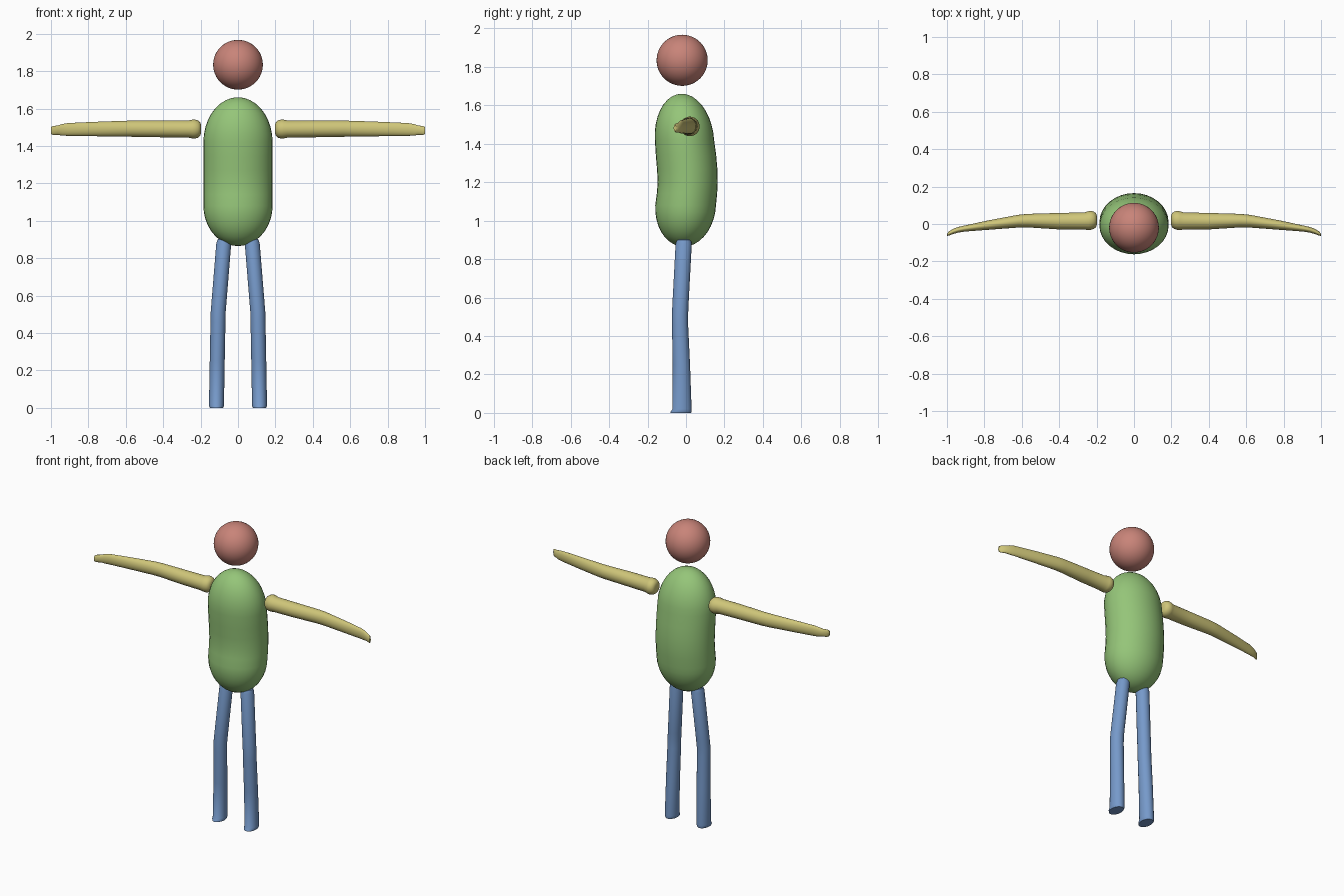
import bpy, bmesh
from math import sin, cos, pi, radians

if "Cube" in bpy.data.objects:
    bpy.data.objects.remove(bpy.data.objects["Cube"], do_unlink=True)


def material(name, rgb):
    m = bpy.data.materials.new(name)
    m.use_nodes = True
    m.diffuse_color = (*rgb, 1)
    bsdf = next(n for n in m.node_tree.nodes if n.type == 'BSDF_PRINCIPLED')
    bsdf.inputs["Base Color"].default_value = (*rgb, 1)
    return m


red = material("soft red", (0.58, 0.23, 0.19))
green = material("leaf green", (0.30, 0.56, 0.19))
yellow = material("straw yellow", (0.62, 0.56, 0.19))
blue = material("denim blue", (0.18, 0.32, 0.59))


def finish(obj, mat):
    obj.data.materials.append(mat)
    bpy.ops.object.select_all(action='DESELECT')
    obj.select_set(True)
    bpy.context.view_layer.objects.active = obj
    bpy.ops.object.shade_smooth_by_angle(angle=radians(40))


def loft(name, sections, place, mat, sides=32):
    """Skin elliptical sections (position, centre a, centre b, radius a, radius b)."""
    bm = bmesh.new()
    rings = []
    for t, ca, cb, ra, rb in sections:
        angles = [2 * pi * i / sides for i in range(sides)]
        rings.append([bm.verts.new(place(t, ca + ra * cos(a), cb + rb * sin(a))) for a in angles])
    for low, high in zip(rings, rings[1:]):
        for i in range(sides):
            j = (i + 1) % sides
            bm.faces.new((low[i], low[j], high[j], high[i]))
    bm.faces.new(rings[0])
    bm.faces.new(rings[-1])
    bmesh.ops.recalc_face_normals(bm, faces=bm.faces)
    mesh = bpy.data.meshes.new(name)
    bm.to_mesh(mesh)
    bm.free()
    obj = bpy.data.objects.new(name, mesh)
    bpy.context.collection.objects.link(obj)
    finish(obj, mat)


# Head
bpy.ops.mesh.primitive_uv_sphere_add(segments=48, ring_count=24, radius=0.133,
                                     location=(0, -0.02, 1.834))
head = bpy.context.object
head.name = "head"
finish(head, red)

# Torso: bent capsule, sections are height, centre y, depth radius
core = [(1.08, -0.002, 0.158), (1.14, 0.005, 0.157), (1.20, 0.009, 0.156),
        (1.27, 0.006, 0.157), (1.34, 0.0, 0.157), (1.42, -0.008, 0.154)]
steps = [radians(a) for a in (88, 80, 70, 60, 50, 40, 30, 20, 10)]
torso = [(1.08 - 0.215 * sin(a), 0, -0.002 - 0.01 * sin(a), 0.185 * cos(a), 0.158 * cos(a)) for a in steps]
torso += [(z, 0, y, 0.185, r) for z, y, r in core]
torso += [(1.42 + 0.24 * sin(a), 0, -0.008 - 0.014 * sin(a), 0.185 * cos(a), 0.154 * cos(a))
          for a in reversed(steps)]
loft("torso", torso, lambda t, a, b: (a, b, t), green)

# Leg sections from sole to hip, arm sections from shoulder to fingertips
leg = [(0.0, 0.115, -0.027, 0.036, 0.054), (0.008, 0.115, -0.025, 0.04, 0.054),
       (0.02, 0.115, -0.02, 0.04, 0.049), (0.25, 0.111, -0.024, 0.04, 0.045),
       (0.46, 0.107, -0.031, 0.04, 0.042), (0.51, 0.106, -0.031, 0.04, 0.042),
       (0.56, 0.102, -0.029, 0.04, 0.042), (0.88, 0.076, -0.012, 0.04, 0.042),
       (0.90, 0.074, -0.011, 0.035, 0.036), (0.91, 0.073, -0.01, 0.018, 0.018)]
arm = [(0.198, 0.02, 1.49, 0.022, 0.024), (0.203, 0.02, 1.49, 0.037, 0.037),
       (0.214, 0.02, 1.49, 0.046, 0.046), (0.23, 0.02, 1.49, 0.051, 0.051),
       (0.245, 0.018, 1.49, 0.05, 0.05), (0.265, 0.016, 1.49, 0.046, 0.046),
       (0.4, 0.015, 1.491, 0.044, 0.045), (0.57, 0.018, 1.492, 0.036, 0.043),
       (0.62, 0.015, 1.492, 0.034, 0.042), (0.78, -0.006, 1.49, 0.025, 0.038),
       (0.91, -0.025, 1.488, 0.016, 0.034), (0.94, -0.031, 1.486, 0.015, 0.031),
       (0.965, -0.039, 1.484, 0.014, 0.025), (0.99, -0.051, 1.482, 0.011, 0.024),
       (1.0, -0.058, 1.482, 0.006, 0.018)]

for side, s in (("left", 1), ("right", -1)):
    loft(side + "_leg", leg, lambda t, a, b: (s * a, b, t), blue)
    loft(side + "_arm", arm, lambda t, a, b: (s * t, a, b), yellow)
